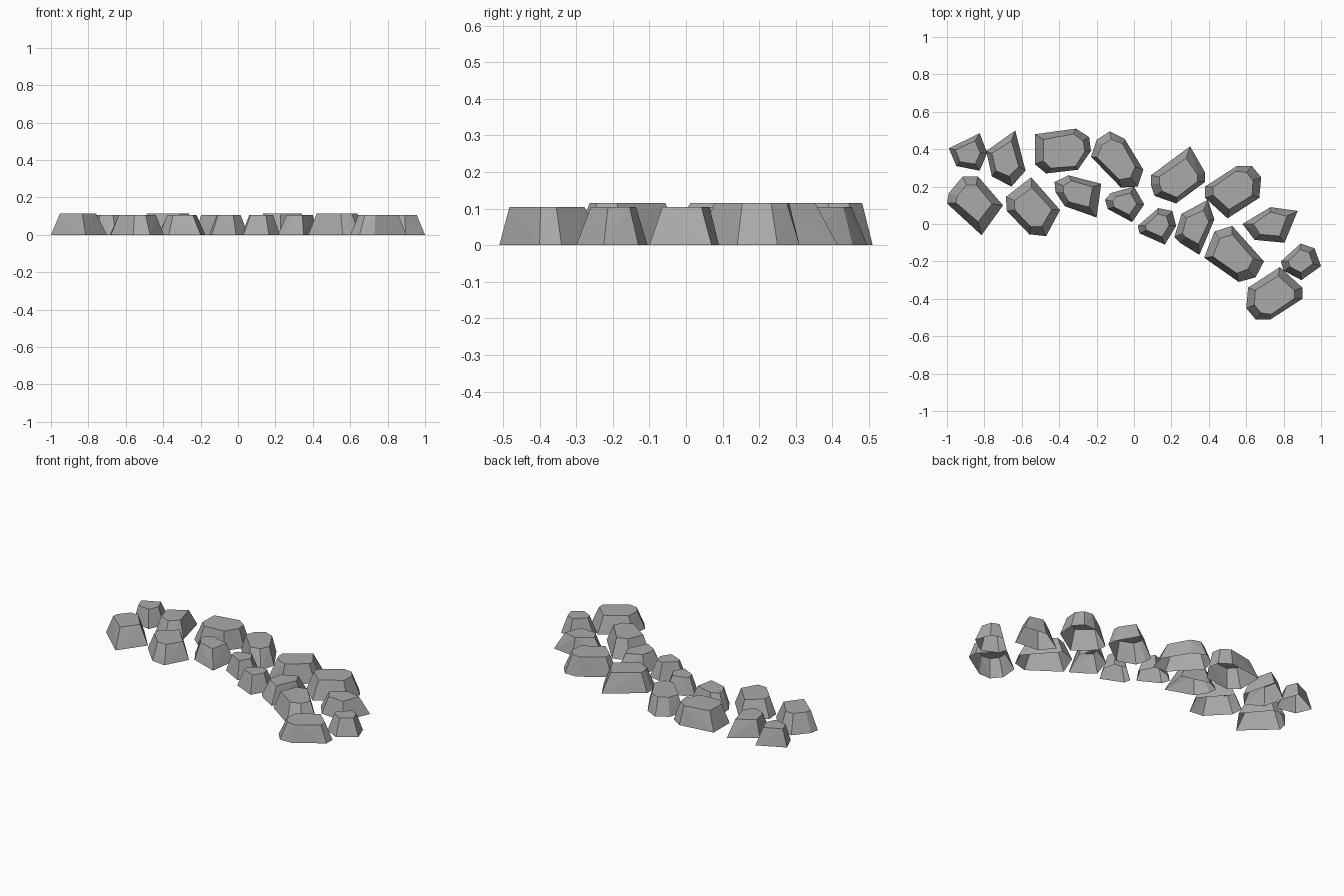
import bpy, bmesh, math
from mathutils import Vector

if "Cube" in bpy.data.objects:
    bpy.data.objects.remove(bpy.data.objects["Cube"])

TALL, LOW = 0.115, 0.105

grey = bpy.data.materials.new("stone grey")
grey.diffuse_color = (0.4, 0.4, 0.4, 1)
grey.use_nodes = True
grey.node_tree.nodes["Principled BSDF"].inputs["Base Color"].default_value = grey.diffuse_color


def stone(name, height, centre, shrink, outline):
    """Chiselled stone: ground outline hulled to a smaller, blunter flat top, open underneath."""
    c = Vector(centre)
    rays = [Vector(p) - c for p in outline]
    mean = sum(r.length for r in rays) / len(rays)
    bm = bmesh.new()
    for r in rays:
        bm.verts.new((c.x + r.x, c.y + r.y, 0))
        t = r * shrink * (mean / r.length) ** 0.3      # pull long tips in more
        bm.verts.new((c.x + t.x, c.y + t.y, height))
    bmesh.ops.convex_hull(bm, input=bm.verts[:])
    bmesh.ops.dissolve_limit(bm, angle_limit=math.radians(1),
                             verts=bm.verts[:], edges=bm.edges[:])
    bmesh.ops.recalc_face_normals(bm, faces=bm.faces[:])
    under = [f for f in bm.faces if all(v.co.z < 1e-4 for v in f.verts)]
    bmesh.ops.delete(bm, geom=under, context='FACES')
    mesh = bpy.data.meshes.new(name)
    bm.to_mesh(mesh)
    bm.free()
    mesh.materials.append(grey)
    bpy.context.collection.objects.link(bpy.data.objects.new(name, mesh))


# Left cluster
stone("small_stone_left", LOW, (-.89, .38), .64,
      [(-.99, .405), (-.825, .485), (-.785, .38), (-.825, .285), (-.95, .31)])
stone("medium_stone_left", LOW, (-.69, .35), .66,
      [(-.79, .39), (-.635, .50), (-.58, .285), (-.655, .20), (-.76, .255)])
stone("large_stone_left", TALL, (-.86, .12), .64,
      [(-1, .11), (-.99, .165), (-.915, .255), (-.835, .255), (-.70, .10), (-.815, -.06)])
stone("large_stone_left_inner", LOW, (-.54, .085), .68,
      [(-.55, .25), (-.685, .145), (-.68, .07), (-.56, -.055), (-.47, -.065), (-.395, .075)])

# Middle of the path
stone("large_stone_back", TALL, (-.37, .385), .75,
      [(-.53, .48), (-.53, .32), (-.47, .27), (-.30, .29), (-.23, .39), (-.24, .465), (-.31, .51)])
stone("medium_stone_middle", LOW, (-.30, .17), .64,
      [(-.425, .225), (-.35, .26), (-.175, .215), (-.20, .035), (-.37, .095), (-.42, .17)])
stone("large_stone_middle", LOW, (-.10, .345), .72,
      [(-.23, .36), (-.20, .45), (-.13, .495), (-.05, .455), (.05, .29), (.02, .20), (-.07, .195)])
stone("small_stone_middle", LOW, (-.05, .11), .62,
      [(-.155, .13), (-.125, .165), (0, .20), (.055, .105), (-.01, .01), (-.14, .08)])
stone("small_stone_front", LOW, (.125, -.005), .62,
      [(.02, -.01), (.13, .085), (.205, .07), (.225, -.01), (.165, -.11), (.03, -.05)])
stone("large_stone_middle_right", TALL, (.24, .235), .70,
      [(.30, .415), (.09, .26), (.09, .21), (.11, .15), (.225, .11), (.38, .225), (.38, .275)])
stone("medium_stone_front", LOW, (.335, -.015), .64,
      [(.215, -.07), (.255, .055), (.395, .13), (.43, .025), (.35, -.165), (.245, -.10)])

# Right cluster
stone("large_stone_right", TALL, (.525, -.16), .68,
      [(.525, -.01), (.43, -.04), (.375, -.18), (.56, -.31), (.65, -.285), (.695, -.20)])
stone("medium_stone_right", LOW, (.73, 0), .64,
      [(.58, 0), (.73, .09), (.875, .07), (.805, -.10), (.645, -.085)])
stone("small_stone_right", LOW, (.89, -.195), .62,
      [(.785, -.20), (.89, -.105), (.965, -.13), (1, -.225), (.895, -.30), (.80, -.25)])

# Twin blocks, one turned half round from the other
BLOCK = [(.03, .15), (-.14, .04), (-.15, -.07), (-.10, -.13), (-.02, -.13), (.15, -.02), (.15, .04)]
for name, height, x, y, turn in (("block_front_right", LOW, .75, -.38, 1),
                                 ("block_back_right", TALL, .53, .18, -1)):
    stone(name, height, (x, y - .01 * turn), .72,
          [(x + turn * px, y + turn * py) for px, py in BLOCK])
